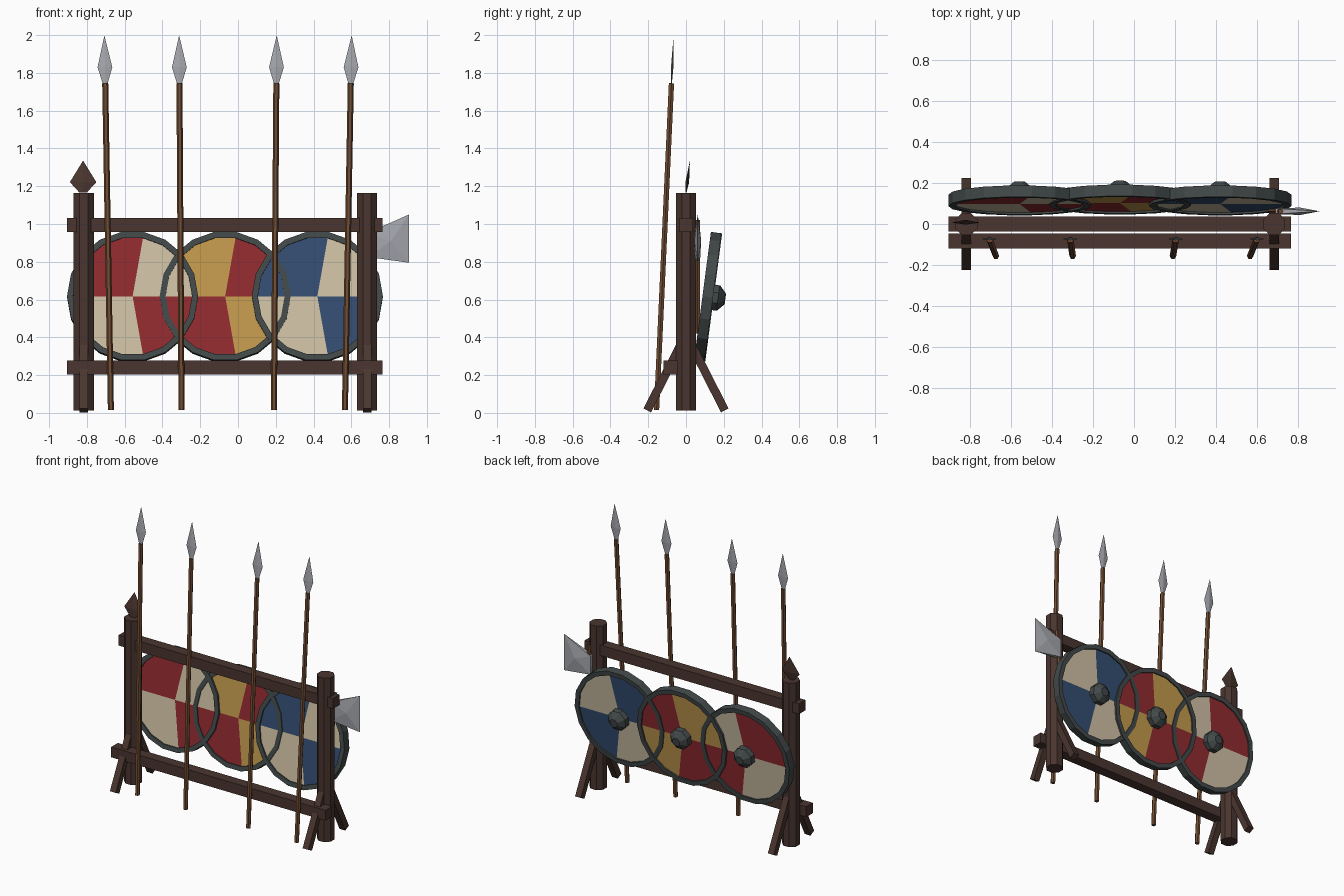
import bpy, bmesh
from math import pi, cos, sin, radians
from mathutils import Matrix, Vector

old = bpy.data.objects.get("Cube")
if old:
    bpy.data.objects.remove(old, do_unlink=True)


def material(name, r, g, b):
    m = bpy.data.materials.new(name)
    m.use_nodes = True
    m.diffuse_color = (r, g, b, 1)
    m.node_tree.nodes["Principled BSDF"].inputs["Base Color"].default_value = (r, g, b, 1)
    return m


dark_wood = material("dark wood", 0.068, 0.036, 0.028)
shaft_wood = material("shaft wood", 0.17, 0.075, 0.033)
steel = material("steel", 0.38, 0.39, 0.42)
iron = material("dark iron", 0.055, 0.066, 0.066)
red = material("red paint", 0.28, 0.024, 0.028)
cream = material("cream paint", 0.62, 0.53, 0.37)
yellow = material("yellow paint", 0.54, 0.32, 0.075)
blue = material("blue paint", 0.034, 0.075, 0.165)


def finish(name, bm, mats, matrix=Matrix()):
    bmesh.ops.recalc_face_normals(bm, faces=bm.faces)
    bm.transform(matrix)
    mesh = bpy.data.meshes.new(name)
    bm.to_mesh(mesh)
    bm.free()
    for m in mats:
        mesh.materials.append(m)
    obj = bpy.data.objects.new(name, mesh)
    bpy.context.collection.objects.link(obj)
    return obj


def lathe(name, profile, sides, mat, matrix, offset=0, loop=False):
    """Turn (radius, height) points about local z; capped unless a loop."""
    bm = bmesh.new()
    rings = []
    for r, h in profile:
        rings.append([bm.verts.new((r * cos(a), r * sin(a), h))
                      for a in (offset + 2 * pi * i / sides for i in range(sides))])
    pairs = list(zip(rings, rings[1:]))
    if loop:
        pairs.append((rings[-1], rings[0]))
    else:
        bm.faces.new(rings[0])
        bm.faces.new(rings[-1])
    for low, high in pairs:
        for i in range(sides):
            j = (i + 1) % sides
            bm.faces.new((low[i], low[j], high[j], high[i]))
    return finish(name, bm, [mat], matrix)


def aligned(start, end):
    """Matrix placing local z along the line from start to end."""
    d = Vector(end) - Vector(start)
    return Matrix.Translation(start) @ Vector((0, 0, 1)).rotation_difference(d).to_matrix().to_4x4()


def rod(name, start, end, radius, sides, mat, offset=0):
    length = (Vector(end) - Vector(start)).length
    return lathe(name, [(radius, 0), (radius, length)], sides, mat, aligned(start, end), offset)


def box(name, centre, size, mat, tilt=0):
    bm = bmesh.new()
    bmesh.ops.create_cube(bm, size=1)
    return finish(name, bm, [mat], Matrix.Translation(centre)
                  @ Matrix.Rotation(tilt, 4, 'X') @ Matrix.Diagonal((*size, 1)))


# Frame: posts, splayed legs and two beams
for side, x in (("right", -0.817), ("left", 0.683)):
    rod(side + "_post", (x, 0, 0.012), (x, 0, 1.165), 0.058, 8, dark_wood, pi / 8)
    for place, s in (("front", -1), ("back", 1)):
        box(f"{side}_{place}_leg", (x, s * 0.11, 0.2), (0.045, 0.045, 0.42),
            dark_wood, s * radians(27))
box("top_beam", (-0.07, 0, 0.995), (1.668, 0.073, 0.073), dark_wood)
box("bottom_beam", (-0.07, -0.082, 0.24), (1.668, 0.073, 0.073), dark_wood)

# Flat pointed finial on the right post
lathe("post_finial", [(0.02, 0), (0.07, 0.055), (0.001, 0.168)], 4, dark_wood,
      Matrix.Translation((-0.82, 0, 1.167)) @ Matrix.Rotation(radians(-7), 4, 'X')
      @ Matrix.Diagonal((1, 0.14, 1, 1)))

# Spears leaning on the front
for n, (low_x, high_x) in enumerate(((-0.673, -0.703), (-0.299, -0.31),
                                     (0.19, 0.203), (0.566, 0.597)), 1):
    base, top = (low_x, -0.156, 0.015), (high_x, -0.077, 1.745)
    rod(f"spear_shaft_{n}", base, top, 0.016, 6, shaft_wood)
    place = aligned(base, top)
    place.translation = top
    lathe(f"spear_head_{n}", [(0.012, -0.005), (0.039, 0.085), (0.001, 0.25)], 4, steel,
          place @ Matrix.Diagonal((1, 0.17, 1, 1)))

# Round shields: rim, quartered panel and boss
RIM, INNER, HALF, SEGMENTS = 0.347, 0.315, 0.028, 18
for n, (x, y, paint, other) in enumerate(((-0.558, 0.115, red, cream),
                                          (-0.068, 0.119, yellow, red),
                                          (0.42, 0.115, blue, cream)), 1):
    place = Matrix.Translation((x, y, 0.615)) @ Matrix.Rotation(radians(-97.5), 4, 'X')
    lathe(f"shield_rim_{n}", [(INNER, -HALF), (RIM, -HALF), (RIM, HALF), (INNER, HALF)],
          SEGMENTS, iron, place, loop=True)
    bm = bmesh.new()
    for h in (-0.018, 0.018):
        hub = bm.verts.new((0, 0, h))
        edge = [bm.verts.new((0.325 * cos(a), 0.325 * sin(a), h))
                for a in (2 * pi * i / SEGMENTS for i in range(SEGMENTS))]
        for i in range(SEGMENTS):
            corners = [hub, edge[i], edge[(i + 1) % SEGMENTS]]
            face = bm.faces.new(corners if h > 0 else corners[::-1])
            c = face.calc_center_median()
            face.material_index = int((c.x < 0.001) != (c.y < 0))
    # join the two discs so the panel is solid
    bmesh.ops.bridge_loops(bm, edges=[e for e in bm.edges if e.is_boundary])
    finish(f"shield_panel_{n}", bm, [paint, other], place)
    lathe(f"shield_boss_{n}", [(0.074, 0.01), (0.072, 0.055), (0.03, 0.09)], 8, iron,
          place, pi / 8)

# Axe hung behind the left post
rod("axe_handle", (0.665, 0.062, 0.42), (0.715, 0.062, 1.02), 0.013, 6, shaft_wood)
bm = bmesh.new()
AXE_Y = 0.062
edge_top = bm.verts.new((0.905, AXE_Y, 1.05))
edge_low = bm.verts.new((0.905, AXE_Y, 0.795))
hubs = []
for s in (-1, 1):
    hub_top = bm.verts.new((0.69, AXE_Y + s * 0.014, 0.955))
    hub_low = bm.verts.new((0.69, AXE_Y + s * 0.014, 0.825))
    ridge = bm.verts.new((0.81, AXE_Y + s * 0.018, 0.91))
    ring = [hub_top, edge_top, edge_low, hub_low]
    for i in range(4):
        bm.faces.new((ridge, ring[i], ring[(i + 1) % 4]))
    hubs.append((hub_top, hub_low))
(front_top, front_low), (back_top, back_low) = hubs
bm.faces.new((front_top, back_top, back_low, front_low))
bm.faces.new((front_top, back_top, edge_top))
bm.faces.new((front_low, back_low, edge_low))
finish("axe_head", bm, [steel])
